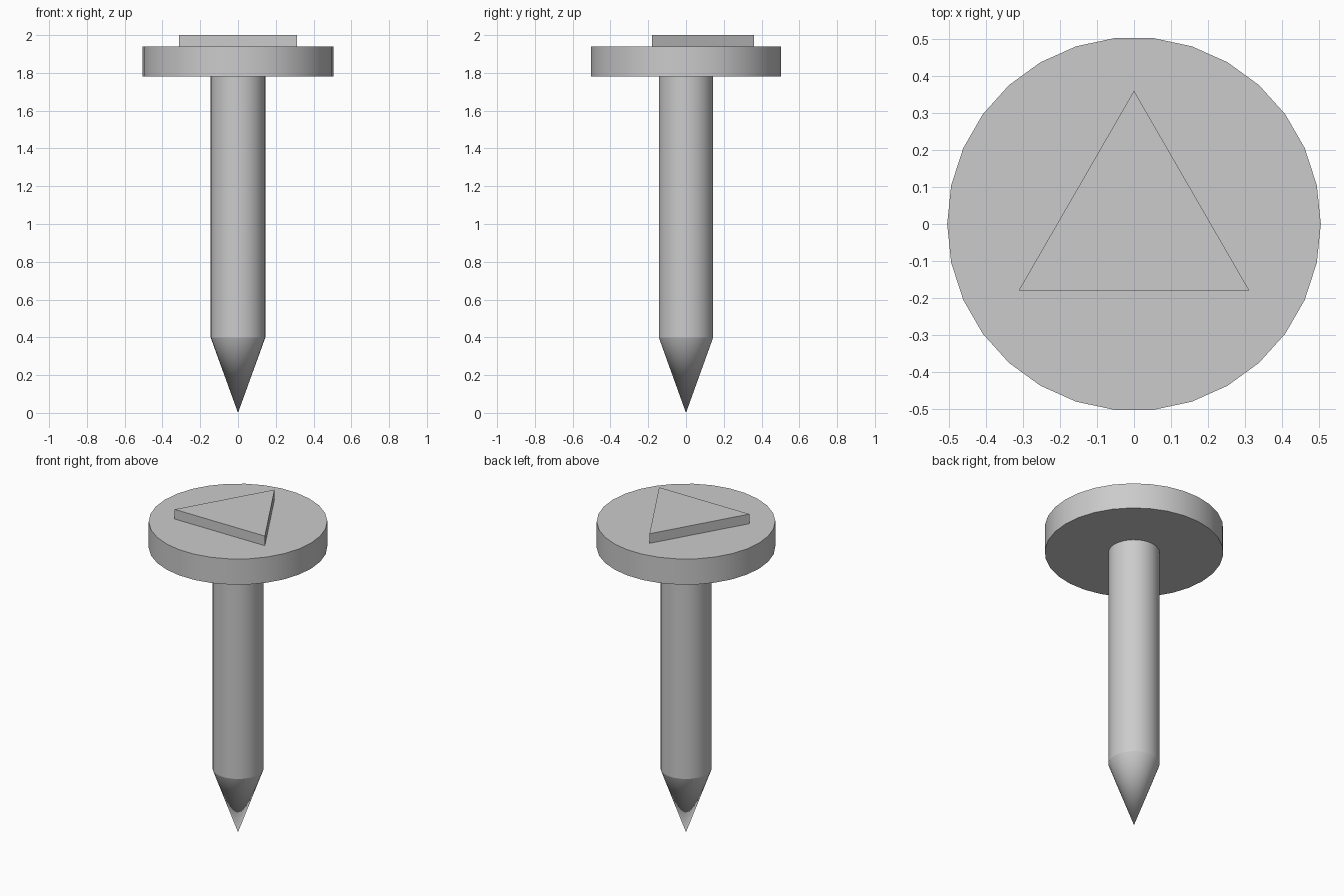
import bpy
import math

SIDES = 30

if "Cube" in bpy.data.objects:
    bpy.data.objects.remove(bpy.data.objects["Cube"], do_unlink=True)

# Single plain grey finish
grey = bpy.data.materials.new("plain_grey")
grey.use_nodes = True
colour = (0.6, 0.6, 0.6, 1)
grey.diffuse_color = colour
grey.node_tree.nodes["Principled BSDF"].inputs["Base Color"].default_value = colour


def prism(name, sides, bottom_radius, top_radius, z0, z1, smooth=True):
    """Upright cylinder, cone or prism with its first corner on +y."""
    bpy.ops.mesh.primitive_cone_add(
        vertices=sides, radius1=bottom_radius, radius2=top_radius,
        depth=z1 - z0, location=(0, 0, (z0 + z1) / 2))
    part = bpy.context.object
    part.name = name
    part.data.materials.append(grey)
    if smooth:
        # Turn the ring so that corners lie on the x axis
        part.rotation_euler.z = math.pi / 2
        bpy.ops.object.transform_apply(location=False, rotation=True, scale=False)
        bpy.ops.object.shade_smooth_by_angle(angle=math.radians(30))
    return part


# Pointed tip and straight shaft
prism("tip", SIDES, 0, 0.145, 0, 0.4)
prism("shaft", SIDES, 0.145, 0.145, 0.4, 1.79)

# Broad disc head with a raised triangle on top
prism("head", SIDES, 0.505, 0.505, 1.78, 1.94)
prism("raised_triangle", 3, 0.36, 0.36, 1.93, 2.0, smooth=False)
